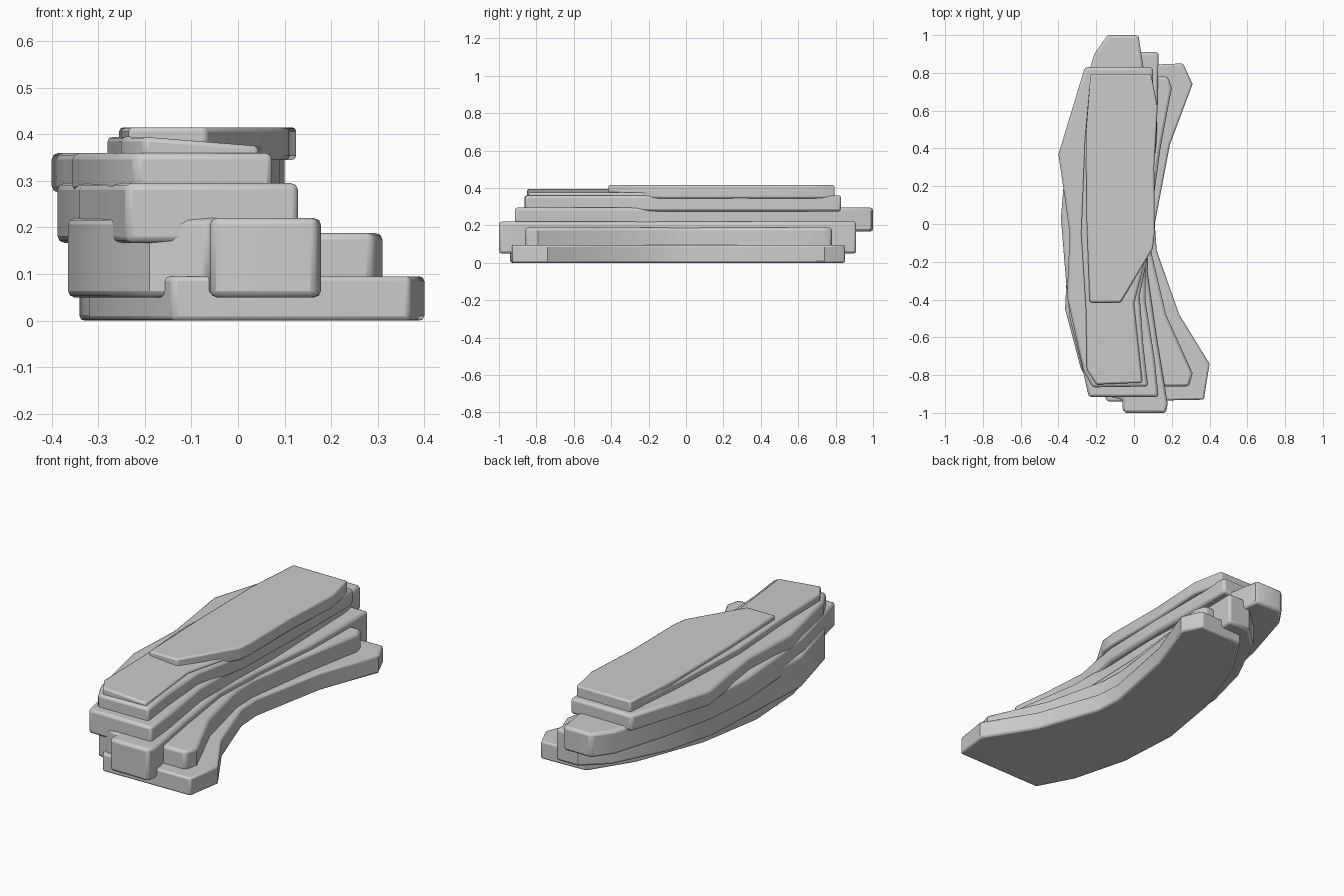
import bpy, bmesh, math


def slab(name, z0, z1, outline, bevel=0.014, right_drop=0.0):
    """Extrude a plan outline into a worn stone layer with softened edges."""
    bm = bmesh.new()
    lo = [bm.verts.new((x, y, z0)) for x, y in outline]
    hi = [bm.verts.new((x, y, z1 - (right_drop if x > -0.06 else 0)))
          for x, y in outline]
    n = len(outline)
    bm.faces.new(lo[::-1])
    bm.faces.new(hi)
    for i in range(n):
        j = (i + 1) % n
        bm.faces.new((lo[i], lo[j], hi[j], hi[i]))
    bmesh.ops.recalc_face_normals(bm, faces=bm.faces)
    me = bpy.data.meshes.new(name)
    bm.to_mesh(me)
    bm.free()
    ob = bpy.data.objects.new(name, me)
    bpy.context.collection.objects.link(ob)
    b = ob.modifiers.new("worn_edges", 'BEVEL')
    b.width = bevel
    b.segments = 2
    b.limit_method = 'ANGLE'
    b.angle_limit = math.radians(50)
    bpy.ops.object.select_all(action='DESELECT')
    ob.select_set(True)
    bpy.context.view_layer.objects.active = ob
    bpy.ops.object.shade_smooth_by_angle(angle=math.radians(35))
    return ob


# Outlines run counter-clockwise from the front left corner
# Wide crescent foot
slab("base_layer", 0.0, 0.095, [
    (-0.14, -0.94), (0.37, -0.93), (0.40, -0.74), (0.24, -0.48),
    (0.12, -0.14), (0.11, 0.0), (0.19, 0.42), (0.31, 0.74), (0.26, 0.85),
    (0.0, 0.84), (-0.14, 0.62), (-0.28, 0.25), (-0.34, -0.11),
    (-0.32, -0.45), (-0.24, -0.75)], 0.01)

# Inner ledge above the foot
slab("inner_ledge_layer", 0.08, 0.188, [
    (0.10, -0.86), (0.29, -0.86), (0.31, -0.79), (0.17, -0.48),
    (0.09, -0.14), (0.085, 0.0), (0.14, 0.40), (0.20, 0.72), (0.18, 0.78),
    (0.0, 0.78), (-0.2, 0.3), (-0.25, -0.2), (-0.2, -0.6)])

# Long layer with the projecting front tongue
slab("tongue_layer", 0.05, 0.22, [
    (-0.06, -0.99), (-0.04, -1.0), (0.17, -1.0), (0.178, -0.95),
    (0.12, -0.60), (0.07, -0.25), (0.08, 0.05), (0.12, 0.45), (0.13, 0.91),
    (0.0, 0.91), (-0.12, 0.80), (-0.26, 0.52), (-0.33, 0.25),
    (-0.35, -0.15), (-0.365, -0.45), (-0.28, -0.77), (-0.19, -0.90),
    (-0.06, -0.93)])

# Layer reaching furthest back
slab("rear_reaching_layer", 0.167, 0.295, [
    (-0.24, -0.915), (0.13, -0.915), (0.11, -0.72), (0.06, -0.40),
    (0.06, -0.1), (0.07, 0.2), (0.05, 0.83), (0.025, 0.99), (0.01, 1.0),
    (-0.14, 1.0), (-0.21, 0.90), (-0.30, 0.60), (-0.365, 0.30),
    (-0.387, 0.03), (-0.36, -0.30), (-0.34, -0.50), (-0.27, -0.78)])

# Broad layer bulging to the left
slab("bulging_layer", 0.275, 0.36, [
    (-0.22, -0.865), (0.075, -0.86), (0.05, -0.65), (0.03, -0.38),
    (0.09, -0.08), (0.10, 0.3), (0.10, 0.83), (-0.26, 0.83),
    (-0.33, 0.60), (-0.40, 0.37), (-0.37, 0.16), (-0.34, -0.05),
    (-0.355, -0.38), (-0.27, -0.77)])

# Thin cap bed, exposed at the front
slab("cap_bed", 0.34, 0.395, [
    (-0.20, -0.85), (0.045, -0.84), (0.0, -0.42), (0.08, -0.1),
    (0.10, 0.3), (0.09, 0.79), (-0.23, 0.79), (-0.26, 0.45),
    (-0.28, -0.05), (-0.255, -0.45), (-0.25, -0.77)], 0.01, 0.02)

# Flat top slab
slab("top_slab", 0.345, 0.415, [
    (-0.235, -0.415), (-0.07, -0.415), (0.10, -0.13), (0.11, -0.04),
    (0.107, 0.30), (0.125, 0.62), (0.09, 0.795), (-0.23, 0.795),
    (-0.255, 0.48), (-0.25, 0.0)], 0.009)
